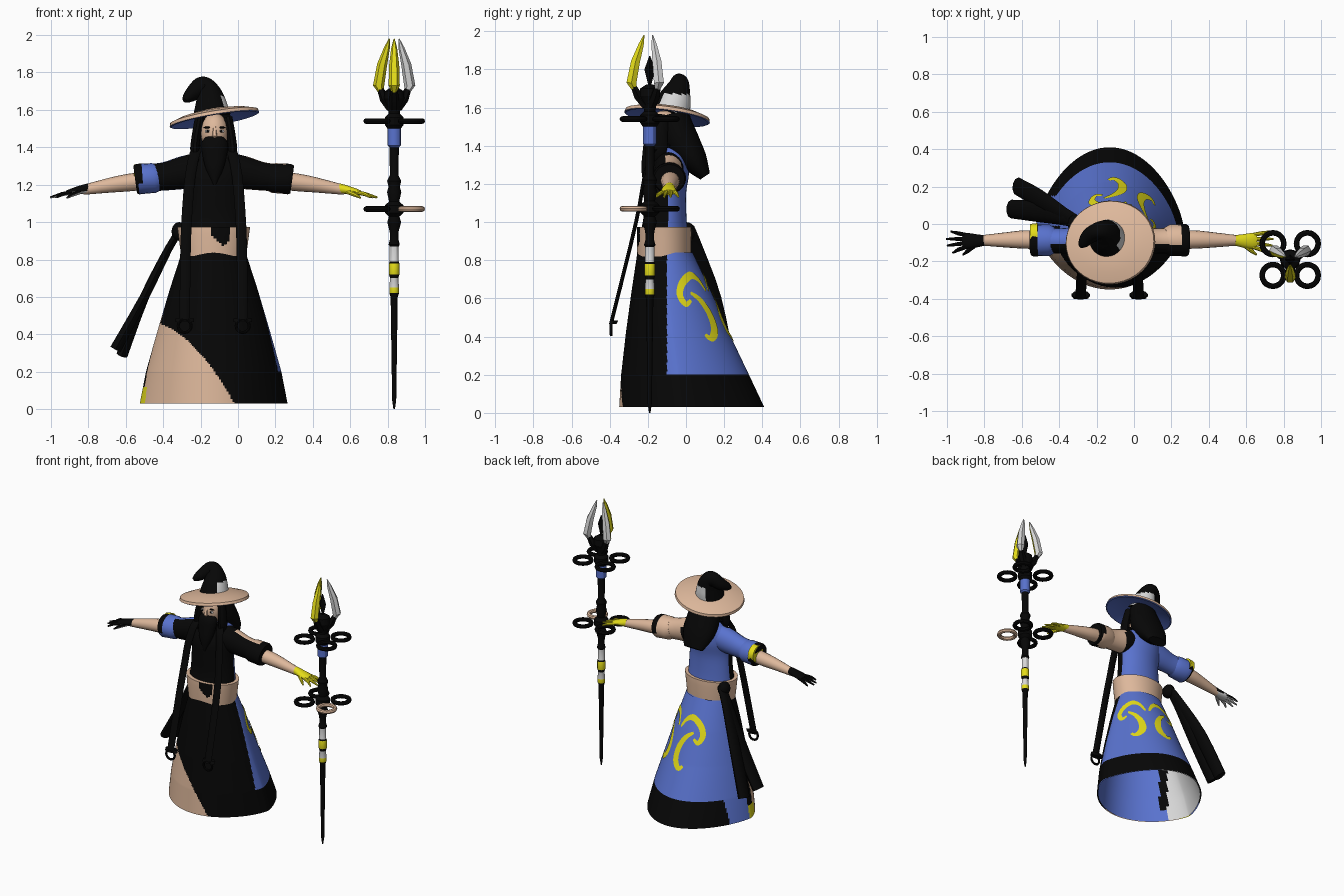
import bpy, bmesh, math
from mathutils import Vector

if "Cube" in bpy.data.objects:
    bpy.data.objects.remove(bpy.data.objects["Cube"])

X, Y, Z = Vector((1, 0, 0)), Vector((0, 1, 0)), Vector((0, 0, 1))
BLACK, BEIGE, BLUE, YELLOW, GREY = range(5)
MATS = []
for name, col in (("black", (.002, .002, .002)), ("beige", (.73, .48, .33)), ("blue", (.10, .17, .62)),
                  ("yellow", (.78, .72, .01)), ("light grey", (.68, .68, .68))):
    m = bpy.data.materials.new(name)
    m.diffuse_color = (*col, 1)
    m.use_nodes = True
    m.node_tree.nodes["Principled BSDF"].inputs["Base Color"].default_value = m.diffuse_color
    MATS.append(m)


def finish(name, bm, colour, angle=40, flip=False):
    """colour is a material index or a rule(centre, normal) giving one"""
    bmesh.ops.recalc_face_normals(bm, faces=bm.faces)
    if flip:
        bmesh.ops.reverse_faces(bm, faces=bm.faces)
    bm.normal_update()
    for f in bm.faces:
        f.smooth = True
        f.material_index = colour(f.calc_center_median(), f.normal) if callable(colour) else colour
    me = bpy.data.meshes.new(name)
    bm.to_mesh(me)
    bm.free()
    for m in MATS:
        me.materials.append(m)
    me.set_sharp_from_angle(angle=math.radians(angle))
    ob = bpy.data.objects.new(name, me)
    bpy.context.collection.objects.link(ob)
    return ob


def smooth_points(pts, k):
    """Catmull-Rom subdivision of tuples of any length"""
    if k < 2:
        return [tuple(p) for p in pts]
    out = []
    for i in range(len(pts) - 1):
        a, b, c, d = pts[max(i - 1, 0)], pts[i], pts[i + 1], pts[min(i + 2, len(pts) - 1)]
        for j in range(k):
            t = j / k
            out.append(tuple(.5 * (2 * q + (r - p) * t + (2 * p - 5 * q + 4 * r - s) * t * t
                                   + (3 * q - p - 3 * r + s) * t ** 3) for p, q, r, s in zip(a, b, c, d)))
    return out + [tuple(pts[-1])]


def sweep(name, secs, colour, n=16, ref=X, axis=None, k=1, angle=40):
    """Elliptical sections (x, y, z, ru, rv) joined into a capped tube"""
    secs = smooth_points(secs, k)
    c = [Vector(s[:3]) for s in secs]
    bm, rings = bmesh.new(), []
    for i, s in enumerate(secs):
        t = axis or (c[min(i + 1, len(c) - 1)] - c[max(i - 1, 0)]).normalized()
        u = (ref - t * ref.dot(t)).normalized()
        v = t.cross(u)
        rings.append([bm.verts.new(c[i] + u * s[3] * math.cos(a) + v * s[4] * math.sin(a))
                      for a in (2 * math.pi * j / n for j in range(n))])
    for p, q in zip(rings, rings[1:]):
        for j in range(n):
            bm.faces.new((p[j], p[(j + 1) % n], q[(j + 1) % n], q[j]))
    bm.faces.new(rings[0])
    bm.faces.new(rings[-1])
    return finish(name, bm, colour, angle)


def ball(name, loc, size, colour):
    bm = bmesh.new()
    bmesh.ops.create_uvsphere(bm, u_segments=20, v_segments=12, radius=1)
    for v in bm.verts:
        v.co = Vector(loc) + Vector(a * b for a, b in zip(v.co, size))
    return finish(name, bm, colour)


def ring(name, loc, R, r, colour, upright=False):
    secs = 20
    bm = bmesh.new()
    g = []
    for i in range(secs):
        a = 2 * math.pi * i / secs
        d = Vector((math.cos(a), 0, math.sin(a))) if upright else Vector((math.cos(a), math.sin(a), 0))
        up = Y if upright else Z
        g.append([bm.verts.new(Vector(loc) + d * (R + r * math.cos(b)) + up * r * math.sin(b))
                  for b in (math.pi * j / 4 for j in range(8))])
    for i in range(secs):
        for j in range(8):
            p, q = g[i], g[(i + 1) % secs]
            bm.faces.new((p[j], p[(j + 1) % 8], q[(j + 1) % 8], q[j]))
    return finish(name, bm, colour)


CX = -.13   # body centre line

# ---- skirt: flared, pointed towards the back; rows are z, centre y, half width, back, front, pointedness
SK = [(.03, -.02, .395, .43, .33, 1.4), (.2, -.04, .362, .37, .30, 1.35), (.42, -.07, .30, .295, .245, 1.25),
      (.64, -.09, .235, .22, .195, 1.15), (.84, -.1, .17, .135, .155, 1.0)]


def skirt_point(th, z, off=0.0):
    i = max(j for j in range(4) if j == 0 or z >= SK[j][0])
    t = (z - SK[i][0]) / (SK[i + 1][0] - SK[i][0])
    cy, a, back, front, e = (p + (q - p) * t for p, q in zip(SK[i][1:], SK[i + 1][1:]))
    s = math.sin(th)
    y = (back + off) * s ** e if s > 0 else -(front + off) * (-s) ** e
    return Vector((CX + (a + off) * math.cos(th), cy + y, z))


def skirt(name, off, colour, flip=False, n=240, m=100):
    bm = bmesh.new()
    g = [[bm.verts.new(skirt_point(2 * math.pi * j / n, .03 + .81 * i / m, off)) for j in range(n)] for i in range(m + 1)]
    for p, q in zip(g, g[1:]):
        for j in range(n):
            bm.faces.new((p[j], p[(j + 1) % n], q[(j + 1) % n], q[j]))
    finish(name, bm, colour, 60, flip)


def skirt_colour(c, n):
    if c.y > -.1:
        if c.x < CX and c.y < -.01 and c.z < .5:
            return YELLOW if c.z < .12 else BLACK if c.y > -.07 else BEIGE
        return BLACK if c.z < .2 and (c.x > -.4 or c.y > .15) else BLUE
    u = c.x + .42
    return BEIGE if c.z < .46 - .35 * u - 1.8 * u * u else BLACK


def lining_colour(c, n):
    d = c.y - c.x
    return GREY if d > .28 else BLACK if d > .2 and c.z > .1 else BLUE


skirt("skirt", 0, skirt_colour)
skirt("skirt_lining", -.008, lining_colour, True, 96, 30)


# painted swirl on the back of the skirt
def ribbon(name, path, w):
    pts = smooth_points(path, 6)
    bm, rows = bmesh.new(), []
    for i, (s, z) in enumerate(pts):
        p, q = pts[max(i - 1, 0)], pts[min(i + 1, len(pts) - 1)]
        d = Vector(((q[0] - p[0]) * .0045, q[1] - p[1])).normalized()
        h = w * (.35 + .65 * math.sin(math.pi * i / (len(pts) - 1)))
        rows.append([bm.verts.new(skirt_point(math.radians(65 + s + e * -d.y * h / .0045), z + e * d.x * h, .005))
                     for e in (-1, 0, 1)])
    for p, q in zip(rows, rows[1:]):
        for j in (0, 1):
            bm.faces.new((p[j], p[j + 1], q[j + 1], q[j]))
    ob = finish(name, bm, YELLOW)
    if sum(f.normal.y for f in ob.data.polygons) < 0:
        ob.data.flip_normals()


for side in (1, -1):
    ribbon("swirl_loop", [(side * s, z) for s, z in ((-3, .64), (-12, .70), (-26, .72), (-42, .68), (-48, .62), (-42, .57), (-34, .59))], .022)
    ribbon("swirl_tail", [(side * s, z) for s, z in ((-32, .63), (-20, .59), (-12, .52), (-12, .44), (-20, .39), (-26, .41))], .022)

# ---- torso, belt and neck
sweep("torso", [(CX, -.115, .94, .175, .125), (CX, -.11, 1.03, .165, .112), (CX, -.11, 1.15, .158, .11),
                (CX, -.1, 1.25, .165, .115), (CX, -.085, 1.33, .155, .09), (CX, -.08, 1.39, .07, .06)],
      lambda c, n: BLUE if c.y > -.1 else BLACK, n=40, k=4, axis=Z)
sweep("belt", [(CX, -.115, z, rx, ry) for z, rx, ry in ((.82, .174, .14), (.88, .182, .142), (.94, .19, .143), (.975, .195, .142))],
      lambda c, n: BLACK if c.y < -.2 and abs(c.x + .09) < .05 and c.z > .87 + abs(c.x + .08) else BEIGE, n=80, k=8, axis=Z)

# ---- head, hair and beard
sweep("neck", [(CX, -.09, 1.34, .05, .05), (CX, -.1, 1.45, .05, .05)], BEIGE)
ball("head", (-.125, -.115, 1.48), (.075, .085, .105), BEIGE)
sweep("nose", [(-.125, -.19, 1.51, .008, .008), (-.125, -.205, 1.46, .013, .01), (-.125, -.195, 1.45, .01, .008)], BEIGE, n=8)
for s in (-1, 1):
    ball("eye_white", (-.125 + s * .036, -.188, 1.486), (.016, .006, .008), GREY)
    ball("pupil", (-.125 + s * .036, -.194, 1.486), (.007, .003, .007), BLACK)
    ball("eyebrow", (-.125 + s * .038, -.187, 1.506), (.022, .006, .005), BLACK)
    sweep("side_lock", [(CX + s * .075, -.12, 1.56, .025, .03), (CX + s * .095, -.135, 1.45, .024, .04),
                        (CX + s * .1, -.14, 1.37, .024, .04), (CX + s * .08, -.15, 1.3, .008, .012)], BLACK, n=10, k=3)
sweep("hair", [(CX, -.07, 1.57, .09, .08), (CX, -.045, 1.48, .11, .09), (CX, -.01, 1.40, .122, .09),
               (CX, .045, 1.32, .115, .07), (CX, .10, 1.24, .075, .03)], BLACK, n=20, k=3)
sweep("beard", [(-.125, -.16, 1.45, .05, .03), (-.125, -.175, 1.42, .072, .045), (-.125, -.19, 1.35, .064, .04),
                (-.125, -.205, 1.28, .045, .03), (-.125, -.215, 1.2, .008, .01)], BLACK, n=14, k=3)

# ---- hat: tilted brim, bent crown, band
tilt = Vector((-.17, .13, 1)).normalized()
base = Vector((-.125, -.1, 1.545))
sweep("hat_brim", [(*(base + tilt * h), r, r * .93) for h, r in ((.035, .09), (.018, .18), (.0, .235), (.004, .243), (.022, .238), (.04, .18), (.055, .09))],
      lambda c, n: BLUE if n.dot(tilt) < -.3 else BEIGE, n=40, axis=tilt)
sweep("hat_crown", [(-.14, -.08, 1.575, .1, .1), (-.145, -.06, 1.64, .088, .082), (-.155, -.045, 1.685, .07, .068),
                    (-.175, -.035, 1.72, .053, .055), (-.2, -.04, 1.722, .045, .052), (-.24, -.065, 1.69, .042, .042),
                    (-.27, -.1, 1.665, .03, .028), (-.285, -.12, 1.65, .012, .012)],
      lambda c, n: GREY if c.z < 1.672 and c.x + .13 + .6 * (c.y + .06) > 0 else BLACK, n=32, k=5, ref=Y)

# ---- arms, mirrored about the body centre line
for s, side in ((-1, "left"), (1, "right")):
    def along(*secs):
        return [(CX + s * o, y, z, ru, rv) for o, y, z, ru, rv in secs]
    back = BLUE if s < 0 else BEIGE
    sweep(side + "_sleeve", along((.06, -.09, 1.285, .08, .09), (.16, -.09, 1.265, .075, .088), (.26, -.09, 1.245, .067, .076), (.36, -.088, 1.236, .07, .072)),
          lambda c, n: BLACK if c.y < -.1 or abs(c.x - CX) < .18 and s > 0 else back, n=24, k=4, ref=Y)
    sweep(side + "_cuff", along((.29, -.087, 1.245, .066, .07), (.32, -.087, 1.236, .083, .08), (.38, -.087, 1.232, .085, .081),
                                (.405, -.087, 1.23, .088, .082), (.42, -.087, 1.228, .08, .075)),
          lambda c, n: BLACK if abs(c.x - CX) > .39 or (s > 0 and c.y < -.1) else back, n=20, ref=Y)
    if s < 0:
        sweep("cuff_trim", along((.385, -.06, 1.25, .065, .062), (.425, -.06, 1.25, .06, .058)), YELLOW, ref=Y)
    sweep(side + "_arm", along((.3, -.085, 1.23, .05, .05), (.45, -.083, 1.212, .049, .047), (.55, -.085, 1.198, .041, .04),
                               (.7, -.088, 1.172, .026, .026)), BEIGE, k=3, ref=Y)
    hand = YELLOW if s > 0 else (lambda c, n: GREY if n.z < -.35 else BLACK)
    sweep(side + "_palm", along((.67, -.087, 1.18, .028, .028), (.71, -.09, 1.173, .035, .024), (.76, -.09, 1.162, .042, .018),
                                (.785, -.09, 1.155, .036, .014)), hand, n=14, k=2, ref=Y)
    for dy, tip, reach in ((-.03, -.065, .84), (-.01, -.025, .87), (.01, .01, .875), (.03, .05, .85)):
        sweep(side + "_finger", along((.76, -.09 + dy, 1.16, .011, .011), (.81, -.09 + (dy + tip) / 2, 1.15, .011, .011),
                                      (reach, -.09 + tip, 1.132, .005, .005)), hand, n=8, ref=Y)
    sweep(side + "_thumb", along((.71, -.105, 1.165, .014, .014), (.76, -.145, 1.145, .011, .011), (.785, -.165, 1.13, .005, .005)), hand, n=8, ref=Z)

    # hanging front straps with end rings
    sweep(side + "_strap", [(CX + s * o, y, z, .028, .01) for o, y, z in ((.075, -.09, 1.4), (.1, -.17, 1.37), (.125, -.215, 1.25),
                            (.14, -.245, 1.08), (.15, -.29, .88), (.155, -.39, .48))], BLACK, n=8, k=2)
    sweep(side + "_strap_end", [(CX + s * .155, -.375, .485, .05, .02), (CX + s * .155, -.385, .465, .05, .02)], BLACK, n=8, axis=Z)
    ring(side + "_strap_ring", (CX + s * .155, -.392, .445), .035, .008, BLACK, True)

# ---- sash tails blowing out to one side
ball("sash_knot", (-.315, .0, .95), (.04, .05, .05), BLACK)
for ex, ey, ez in ((-.655, .08, .32), (-.62, .2, .29)):
    sweep("sash_tail", [(-.3, .01, .97, .035, .02), (-.37, .02 + ey * .15, .86, .04, .022),
                        (-.5, .02 + ey * .55, .6, .055, .026), (ex, ey, ez, .05, .032)], BLACK, n=10, k=3, ref=Y)

# ---- staff
SX, SY = .835, -.19
profile = [(0, .004), (.05, .011), (.6, .019), (.62, .026), (.65, .026), (.70, .022), (.72, .028), (.78, .028), (.79, .024),
           (.87, .024), (.88, .03), (.91, .022), (.95, .024), (1.0, .037), (1.03, .028), (1.05, .05), (1.09, .05), (1.11, .027),
           (1.16, .038), (1.19, .03), (1.22, .038), (1.25, .023), (1.4, .025), (1.41, .036), (1.5, .036), (1.52, .05),
           (1.56, .05), (1.58, .03), (1.62, .035), (1.66, .055), (1.7, .05), (1.72, .02)]
zones = [(.62, BLACK), (.65, YELLOW), (.70, GREY), (.72, BLACK), (.78, YELLOW), (.79, BLACK), (.87, GREY), (1.4, BLACK), (1.5, BLUE), (3, BLACK)]
sweep("staff", [(SX, SY, z, r, r) for z, r in profile], lambda c, n: next(m for top, m in zones if c.z < top), n=12, axis=Z, angle=30)
for z in (1.07, 1.54):
    for sx in (-1, 1):
        for sy in (-1, 1):
            ring("staff_ring", (SX + sx * .092, SY + sy * .085, z), .058, .015, BEIGE if z < 1.2 and sx > 0 > sy else BLACK)
sweep("staff_crystal", [(SX, SY, z, r, r) for z, r in ((1.71, .006), (1.8, .028), (1.87, .003))], BLACK, n=4, axis=Z)
for ang, col in ((-90, YELLOW), (30, GREY), (150, lambda c, n: YELLOW if n.y < .3 else GREY)):
    d = Vector((math.cos(math.radians(ang)), math.sin(math.radians(ang)), 0))
    t = Z.cross(d)

    def prong(*secs):
        return [(SX + d.x * r, SY + d.y * r, z, w, w) for r, z, w in secs]
    sweep("staff_claw", prong((.02, 1.61, .025), (.06, 1.66, .026), (.09, 1.72, .016)), BLACK, n=6, ref=t)
    sweep("staff_prong", prong((.08, 1.69, .012), (.096, 1.73, .03), (.075, 1.84, .027), (.045, 1.93, .016), (.03, 1.98, .003)),
          col, n=6, ref=t, angle=30)
